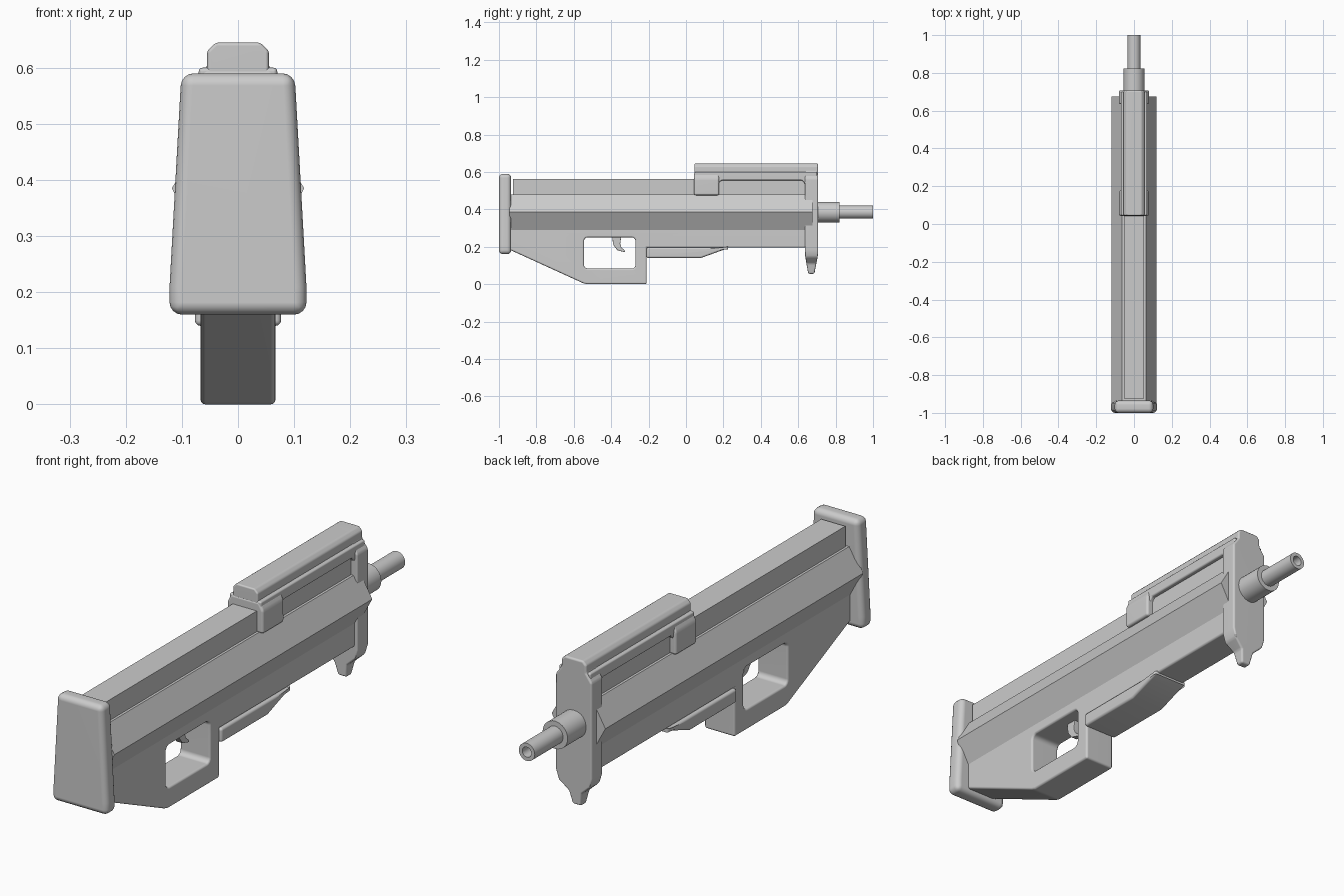
import bpy, bmesh, math
from mathutils import Matrix, Vector

if "Cube" in bpy.data.objects:
    bpy.data.objects.remove(bpy.data.objects["Cube"])


def apply_mod(ob, kind, **settings):
    bpy.context.view_layer.objects.active = ob
    mod = ob.modifiers.new(kind, kind)
    for key, value in settings.items():
        setattr(mod, key, value)
    bpy.ops.object.modifier_apply(modifier=mod.name)


def add_object(name, bm):
    bmesh.ops.recalc_face_normals(bm, faces=bm.faces)
    me = bpy.data.meshes.new(name)
    bm.to_mesh(me)
    bm.free()
    ob = bpy.data.objects.new(name, me)
    bpy.context.collection.objects.link(ob)
    return ob


def finish(ob, bevel=0.0, segments=3):
    if bevel:
        apply_mod(ob, 'BEVEL', width=bevel, segments=segments, limit_method='ANGLE',
                  angle_limit=math.radians(25), use_clamp_overlap=False)
    bpy.ops.object.select_all(action='DESELECT')
    ob.select_set(True)
    bpy.context.view_layer.objects.active = ob
    bpy.ops.object.shade_smooth_by_angle(angle=math.radians(32))
    if bevel:
        mod = ob.modifiers.new('normals', 'WEIGHTED_NORMAL')
        mod.keep_sharp = True
    return ob


def prism(name, pts, axis, lo, hi):
    """Extrude a (y, z) profile along x, or an (x, z) profile along y."""
    def place(p, d):
        return (d, p[0], p[1]) if axis == 'X' else (p[0], d, p[1])
    bm = bmesh.new()
    face = bm.faces.new([bm.verts.new(place(p, lo)) for p in pts])
    ext = bmesh.ops.extrude_face_region(bm, geom=[face])
    verts = [v for v in ext['geom'] if isinstance(v, bmesh.types.BMVert)]
    bmesh.ops.translate(bm, verts=verts, vec=place((0, 0), hi - lo))
    return add_object(name, bm)


def mirrored(half):
    return half + [(-x, z) for x, z in reversed(half)]


def rounded_rect(y0, y1, z0, z1, r, steps=4):
    pts = []
    corners = [(y1 - r, z1 - r), (y0 + r, z1 - r), (y0 + r, z0 + r), (y1 - r, z0 + r)]
    for i, (cy, cz) in enumerate(corners):
        for k in range(steps + 1):
            a = math.pi / 2 * (i + k / steps)
            pts.append((cy + r * math.cos(a), cz + r * math.sin(a)))
    return pts


def lathe(name, profile, z, steps=32):
    """Spin an (r, y) profile about the barrel axis."""
    bm = bmesh.new()
    vs = [bm.verts.new((r, y, 0)) for r, y in profile]
    edges = [bm.edges.new(pair) for pair in zip(vs, vs[1:])]
    bmesh.ops.spin(bm, geom=vs + edges, cent=(0, 0, 0), axis=(0, 1, 0),
                   angle=math.tau, steps=steps, use_duplicate=False)
    bmesh.ops.remove_doubles(bm, verts=bm.verts, dist=1e-5)
    bmesh.ops.transform(bm, matrix=Matrix.Translation(Vector((0, 0, z))), verts=bm.verts)
    return finish(add_object(name, bm))


# Butt plate at the rear
finish(prism("butt_plate", mirrored([(0.122, 0.16), (0.122, 0.21), (0.101, 0.59)]),
             'Y', -1.0, -0.935), 0.022, 4)

# Receiver with pointed side ridges, and the top rail block
finish(prism("receiver", mirrored([(0.067, 0.29), (0.118, 0.385), (0.063, 0.48)]),
             'Y', -0.945, 0.675))
finish(prism("top_rail", mirrored([(0.053, 0.47), (0.053, 0.562)]), 'Y', -0.925, 0.68))

# Lower stock with the trigger opening cut through
stock = prism("lower_stock", [(-0.945, 0.32), (-0.945, 0.185), (-0.55, 0.005), (-0.53, 0.0),
                              (-0.21, 0.0), (-0.21, 0.195), (0.66, 0.195), (0.66, 0.32)],
              'X', -0.067, 0.067)
cutter = prism("opening_cutter", rounded_rect(-0.545, -0.27, 0.083, 0.25, 0.02),
               'X', -0.2, 0.2)
cutter.hide_render = True
apply_mod(stock, 'BOOLEAN', object=cutter, operation='DIFFERENCE', solver='EXACT')
bpy.data.objects.remove(cutter)
finish(stock, 0.009)

# Trigger
finish(prism("trigger", [(-0.395, 0.26), (-0.39, 0.212), (-0.368, 0.182), (-0.326, 0.17),
                         (-0.326, 0.18), (-0.345, 0.195), (-0.352, 0.215), (-0.345, 0.26)],
             'X', -0.014, 0.014), 0.003, 2)

# Fore grip, slightly wider than the stock
finish(prism("fore_grip", [(-0.212, 0.196), (-0.212, 0.14), (0.08, 0.14), (0.225, 0.192),
                           (0.225, 0.196)], 'X', -0.077, 0.077), 0.01)

# Raised sight: cap, bridging frame and rear foot
finish(prism("sight_cap", mirrored([(0.055, 0.57), (0.055, 0.63), (0.04, 0.645)]),
             'Y', 0.045, 0.705), 0.006)
finish(prism("sight_frame", [(0.045, 0.6), (0.045, 0.48), (0.165, 0.48), (0.175, 0.54),
                             (0.19, 0.555), (0.62, 0.555), (0.635, 0.54), (0.645, 0.45),
                             (0.7, 0.45), (0.7, 0.6)], 'X', -0.07, 0.07), 0.007)
finish(prism("sight_foot", mirrored([(0.08, 0.475), (0.08, 0.565), (0.062, 0.598)]),
             'Y', 0.043, 0.177), 0.01)

# Front plate, pinched to a small spur at the bottom
plate = prism("front_plate", mirrored([(0.02, 0.055), (0.03, 0.11), (0.068, 0.145),
                                       (0.08, 0.185), (0.08, 0.565), (0.055, 0.6),
                                       (0.055, 0.63), (0.04, 0.645)]), 'Y', 0.635, 0.707)
for v in plate.data.vertices:
    if v.co.z < 0.12:
        v.co.y = 0.669 + (v.co.y - 0.669) * (0.45 if v.co.z < 0.08 else 0.75)
finish(plate, 0.008)

# Barrel shroud and hollow barrel
lathe("barrel_shroud", [(0, 0.69), (0.055, 0.69), (0.055, 0.822), (0, 0.822)], 0.385)
lathe("barrel", [(0, 0.8), (0.035, 0.8), (0.035, 1.0), (0.02, 1.0), (0.02, 0.9), (0, 0.9)], 0.385)
